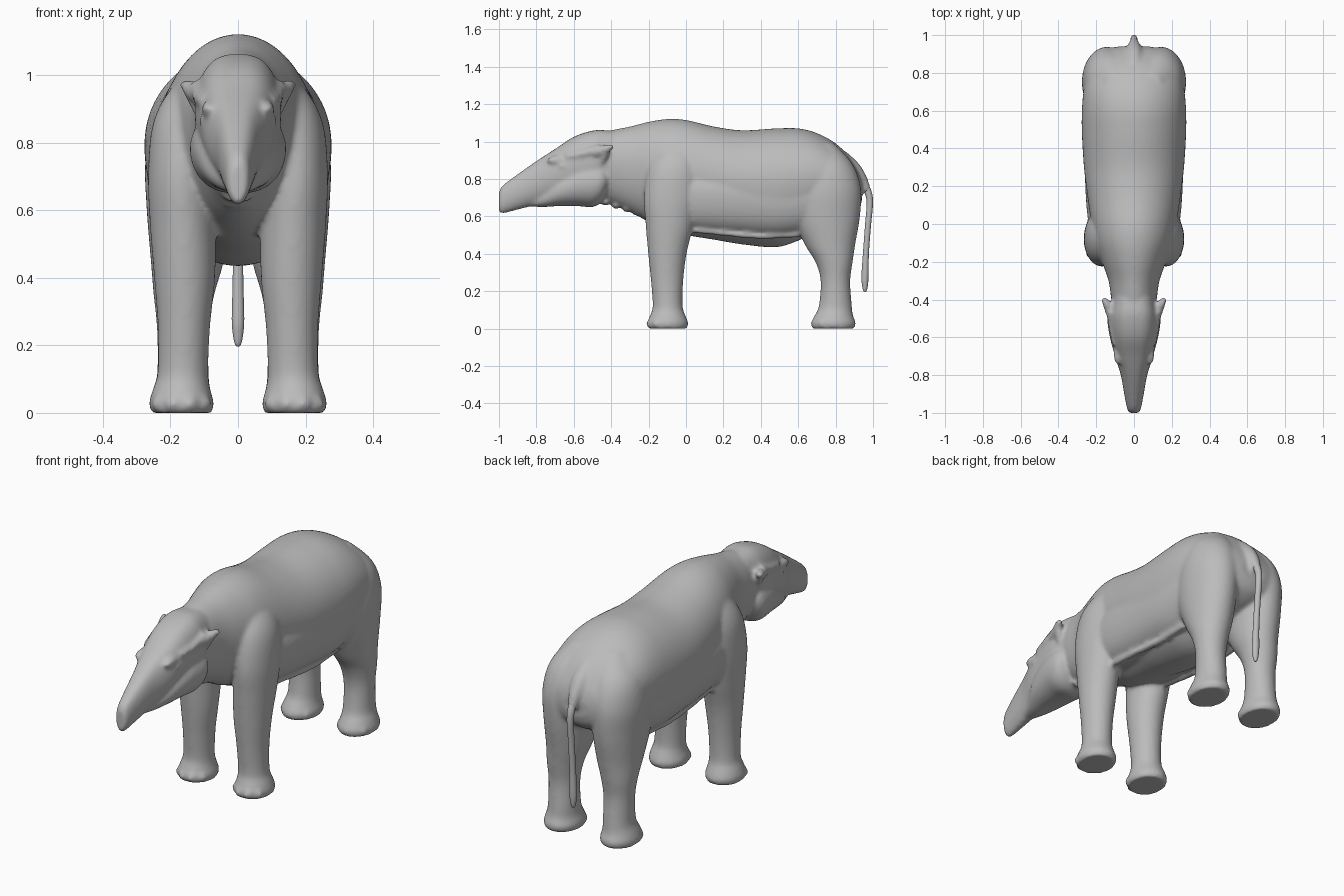
import bpy, bmesh, math
from mathutils import Vector

cube = bpy.data.objects.get("Cube")
if cube:
    bpy.data.objects.remove(cube, do_unlink=True)

GREY = (0.5, 0.5, 0.5, 1)
hide = bpy.data.materials.new("grey hide")
hide.use_nodes = True
hide.diffuse_color = GREY
hide.node_tree.nodes["Principled BSDF"].inputs["Base Color"].default_value = GREY


def refine(rows, steps=6):
    """Smoothly interpolate between station rows."""
    rows = [Vector(r) for r in rows]
    out = []
    for i in range(len(rows) - 1):
        a, b, c, d = (rows[max(0, min(len(rows) - 1, i + k))] for k in (-1, 0, 1, 2))
        for s in range(steps):
            t = s / steps
            out.append(b + (c - a) * t / 2 + (a * 2 - b * 5 + c * 4 - d) * t * t / 2
                       + (b * 3 - a - c * 3 + d) * t ** 3 / 2)
    return out + [rows[-1]]


def circle(sides):
    return [(math.cos(math.tau * k / sides), math.sin(math.tau * k / sides)) for k in range(sides)]


def stitch(bm, rings):
    """Join equal rings of points into a closed skin."""
    rings = [[bm.verts.new(p) for p in ring] for ring in rings]
    sides = len(rings[0])
    for r, q in zip(rings, rings[1:]):
        for k in range(sides):
            n = (k + 1) % sides
            bm.faces.new((r[k], r[n], q[n], q[k]))
    bm.faces.new(rings[0])
    bm.faces.new(rings[-1])


def loft(bm, rows, upright=False, side=1, widest=0.5, upper=1, lower=1):
    """Oval rings; a row is (position, low, high, centre x, half width).
    An upper or lower power below one makes that half boxier."""
    rings = []
    for pos, low, high, cx, w in refine(rows):
        mid = low + (high - low) * widest
        ring = []
        for c, s in circle(56):
            x = side * (cx + w * math.copysign(abs(c) ** (upper if s > 0 else lower), c))
            v = mid + s * (high - mid if s > 0 else mid - low)
            ring.append((x, v, pos) if upright else (x, pos, v))
        rings.append(ring)
    stitch(bm, rings)


def blob(bm, centre, size):
    """Ellipsoid bump."""
    centre, size = Vector(centre), Vector(size)
    rings = []
    for i in range(1, 10):
        a = math.pi * i / 10
        rings.append([centre + size * Vector((math.sin(a) * c, math.sin(a) * s, math.cos(a)))
                      for c, s in circle(14)])
    stitch(bm, rings)


def tube(bm, rows, side=1):
    """Round tube along a path; a row is (x, y, z, radius)."""
    path = refine(rows)
    rings = []
    for i, row in enumerate(path):
        along = (path[min(i + 1, len(path) - 1)] - path[max(i - 1, 0)]).xyz
        u = along.cross(Vector((1, 0, 0))).normalized()
        v = along.cross(u).normalized()
        ring = [row.xyz + (u * c + v * s) * row.w for c, s in circle(14)]
        rings.append([(side * p.x, p.y, p.z) for p in ring])
    stitch(bm, rings)


def finish(name, bm):
    bmesh.ops.recalc_face_normals(bm, faces=bm.faces)
    for face in bm.faces:
        face.smooth = True
    mesh = bpy.data.meshes.new(name)
    bm.to_mesh(mesh)
    bm.free()
    mesh.materials.append(hide)
    ob = bpy.data.objects.new(name, mesh)
    bpy.context.collection.objects.link(ob)
    return ob


body = bmesh.new()

# Torso and neck
loft(body, [(-.52, .72, 1.03, 0, .1), (-.4, .67, 1.06, 0, .12), (-.3, .625, 1.08, 0, .135),
            (-.2, .57, 1.105, 0, .17), (-.1, .53, 1.12, 0, .205), (0, .5, 1.115, 0, .225),
            (.15, .475, 1.08, 0, .247), (.3, .45, 1.06, 0, .265), (.48, .435, 1.07, 0, .276),
            (.6, .47, 1.07, 0, .276), (.7, .52, 1.045, 0, .268), (.8, .56, .99, 0, .25),
            (.87, .59, .92, 0, .22), (.92, .63, .84, 0, .17), (.94, .68, .78, 0, .08)], widest=.55)

# Full flanks overhanging the belly
loft(body, [(-.04, .53, .93, 0, .235), (.1, .51, .93, 0, .252), (.3, .495, .94, 0, .262),
            (.5, .485, .94, 0, .268), (.66, .51, .93, 0, .262)], lower=.45)

# Long tapering skull and snout
loft(body, [(-1, .625, .73, 0, .025), (-.98, .615, .765, 0, .036), (-.9, .635, .825, 0, .052),
            (-.8, .66, .895, 0, .07), (-.7, .68, .96, 0, .1), (-.6, .7, 1.025, 0, .118),
            (-.5, .7, 1.058, 0, .128), (-.43, .73, 1.06, 0, .118), (-.34, .78, 1.045, 0, .098),
            (-.26, .85, 1, 0, .06)], widest=.52, upper=.7)

# Lower jaw with broad cheeks
loft(body, [(-.84, .652, .69, 0, .025), (-.76, .65, .74, 0, .065), (-.68, .655, .82, 0, .106),
            (-.58, .655, .89, 0, .132), (-.5, .65, .91, 0, .142), (-.45, .68, .9, 0, .138),
            (-.42, .74, .86, 0, .115)], lower=.8)

# Throat wrinkles
for k in range(4):
    blob(body, (0, -.43 + k * .055, .675 - k * .018), (.045, .02, .018))

for side in (1, -1):
    # Front leg with shoulder
    loft(body, [(0, -.2, .005, .167, .09), (.03, -.207, .012, .167, .096), (.07, -.192, -.003, .167, .085),
                (.12, -.178, -.018, .163, .075), (.25, -.187, -.015, .16, .077), (.4, -.202, .003, .158, .09),
                (.55, -.215, .04, .163, .097), (.7, -.225, .07, .168, .098), (.85, -.205, .08, .155, .098),
                (.95, -.16, .06, .125, .08), (1.03, -.1, .02, .08, .04)], True, side)
    # Hind leg with thigh
    loft(body, [(0, .675, .9, .167, .09), (.03, .668, .908, .167, .096), (.07, .688, .893, .167, .085),
                (.12, .71, .887, .163, .076), (.25, .72, .878, .163, .077), (.35, .695, .89, .16, .09),
                (.45, .635, .905, .15, .108), (.6, .57, .93, .145, .125), (.75, .57, .935, .14, .134),
                (.88, .6, .89, .125, .118), (.99, .64, .79, .09, .06)], True, side)
    # Toes
    for y in (-.1, .785):
        for a in (-.9, -.3, .3, .9):
            blob(body, (side * (.167 + math.sin(a) * .082), y - math.cos(a) * .093, .026), (.024, .024, .026))
    # Flank fold beside the belly
    tube(body, [(.165, -.02, .535, .016), (.175, .2, .512, .017), (.175, .4, .496, .018),
                (.17, .6, .505, .018)], side)
    # Brow, eye and temple ridge
    blob(body, (side * .085, -.69, .9), (.024, .055, .024))
    blob(body, (side * .1, -.66, .868), (.016, .02, .014))
    tube(body, [(.1, -.64, .92, .016), (.113, -.55, .935, .022), (.12, -.46, .965, .024)], side)
    # Ear with hanging lobe
    tube(body, [(.115, -.49, .94, .028), (.135, -.44, .955, .026), (.152, -.41, .967, .02),
                (.168, -.39, .972, .01)], side)
    tube(body, [(.142, -.42, .96, .018), (.132, -.435, .925, .018), (.122, -.45, .89, .012)], side)

# Tail root
tube(body, [(0, .82, .9, .06), (0, .89, .85, .048), (0, .94, .79, .034), (0, .968, .73, .022)])

# Blend all the parts into one skin
skin = finish("body", body)
blend = skin.modifiers.new("blend", 'REMESH')
blend.mode = 'VOXEL'
blend.voxel_size = .01
blend.use_smooth_shade = True
soften = skin.modifiers.new("soften", 'SMOOTH')
soften.iterations = 8

# Hanging tail
tail = bmesh.new()
tube(tail, [(0, .948, .78, .02), (0, .973, .73, .019), (0, .983, .67, .017), (0, .973, .55, .016),
            (0, .962, .4, .016), (0, .957, .28, .019), (0, .957, .235, .016), (0, .957, .205, .01),
            (0, .957, .196, .003)])
finish("tail", tail)
